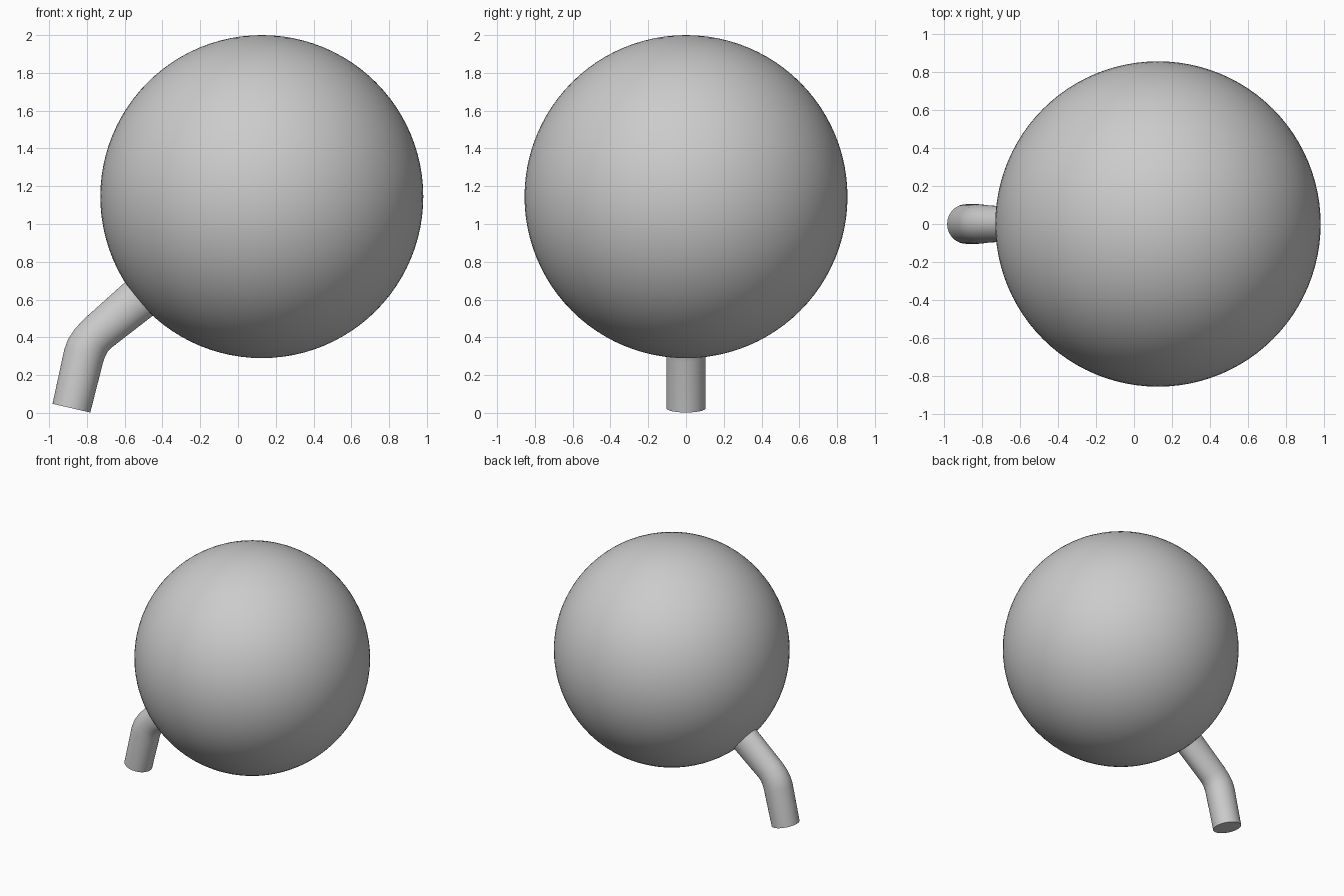
import bpy, bmesh, math
from mathutils import Vector

if "Cube" in bpy.data.objects:
    bpy.data.objects.remove(bpy.data.objects["Cube"], do_unlink=True)

# Single plain grey
grey = bpy.data.materials.new("plain grey")
grey.use_nodes = True
colour = (0.6, 0.6, 0.6, 1)
grey.diffuse_color = colour
grey.node_tree.nodes["Principled BSDF"].inputs["Base Color"].default_value = colour


def finish(obj, name):
    obj.name = name
    obj.data.materials.append(grey)
    bpy.ops.object.select_all(action="DESELECT")
    obj.select_set(True)
    bpy.context.view_layer.objects.active = obj
    bpy.ops.object.shade_smooth_by_angle(angle=math.radians(40))


# Large round body
bpy.ops.mesh.primitive_uv_sphere_add(segments=96, ring_count=48, radius=0.855,
                                     location=(0.126, 0, 1.145))
finish(bpy.context.object, "round_body")

# Bent tube: each station is outer edge x, z, inner edge x, z, and half width in y
stations = [
    (-0.982, 0.048, -0.782, 0.002, 0.104),
    (-0.92, 0.335, -0.715, 0.265, 0.104),
    (-0.90, 0.39, -0.704, 0.297, 0.102),
    (-0.865, 0.443, -0.69, 0.325, 0.099),
    (-0.815, 0.497, -0.665, 0.349, 0.096),
    (-0.60, 0.69, -0.44, 0.523, 0.093),
    (-0.45, 0.825, -0.28, 0.648, 0.092),
]
sides = 48
bm = bmesh.new()
rings = []
for ox, oz, ix, iz, half in stations:
    outer, inner = Vector((ox, 0, oz)), Vector((ix, 0, iz))
    centre, across = (outer + inner) / 2, (inner - outer) / 2
    ring = []
    for i in range(sides):
        a = math.tau * i / sides
        ring.append(bm.verts.new(centre + across * math.cos(a)
                                 + Vector((0, half * math.sin(a), 0))))
    rings.append(ring)
for low, high in zip(rings, rings[1:]):
    for i in range(sides):
        j = (i + 1) % sides
        bm.faces.new((low[i], low[j], high[j], high[i]))
bm.faces.new(rings[0])
bm.faces.new(rings[-1])
bmesh.ops.recalc_face_normals(bm, faces=bm.faces)
mesh = bpy.data.meshes.new("bent_tube")
bm.to_mesh(mesh)
bm.free()
tube = bpy.data.objects.new("bent_tube", mesh)
bpy.context.collection.objects.link(tube)
finish(tube, "bent_tube")
